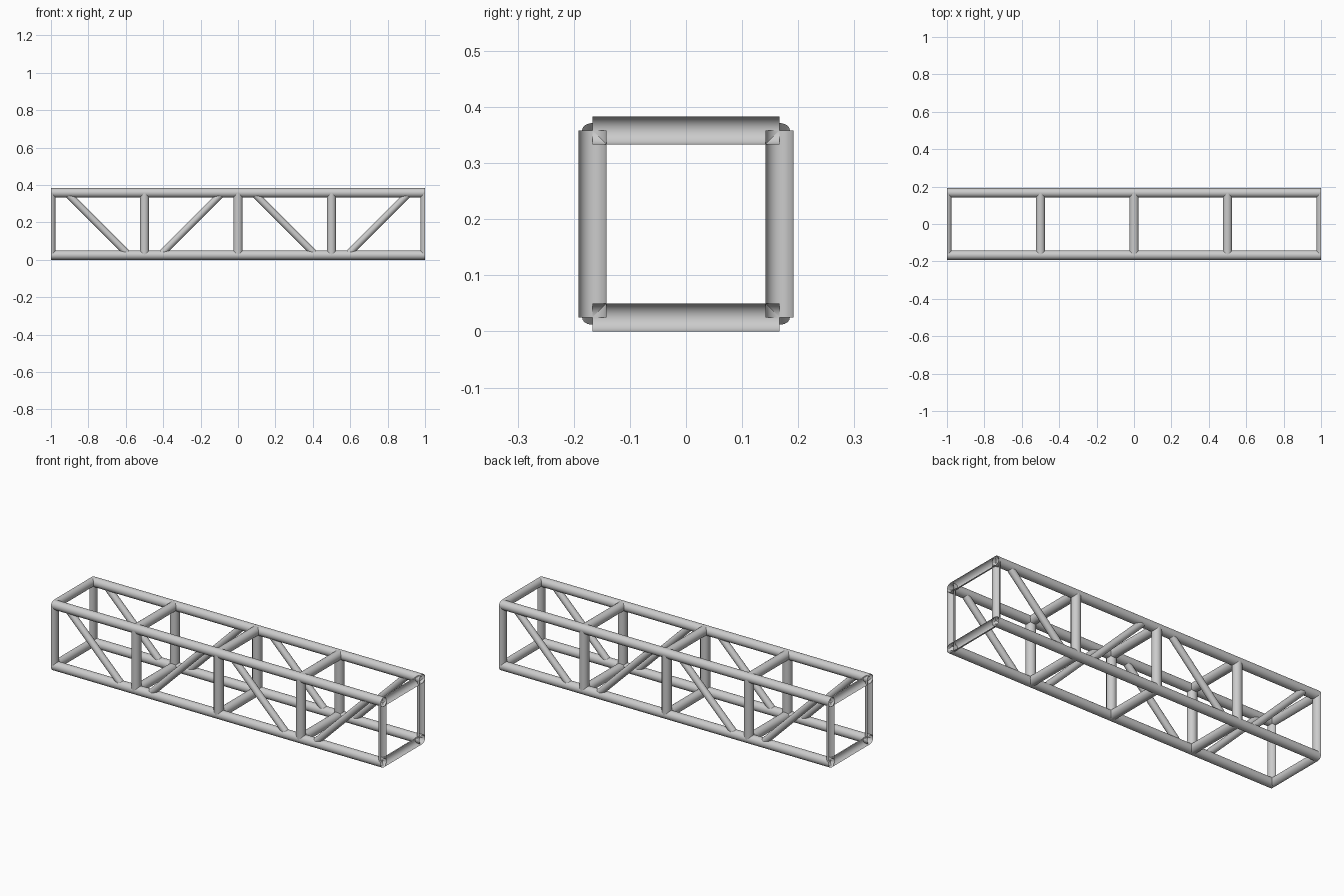
import bpy, bmesh
from mathutils import Vector, Matrix

if "Cube" in bpy.data.objects:
    bpy.data.objects.remove(bpy.data.objects["Cube"])

R = 0.025          # main tube radius
RB = 0.0185        # brace tube radius
H = 1 / 6          # half spacing of the chords
ZL, ZH = R, R + 2 * H


def tube(name, p, q, r):
    """Open thin tube from p to q, trimmed flush at x = -1 and x = 1."""
    p, q = Vector(p), Vector(q)
    d = q - p
    rot = d.to_track_quat('Z', 'Y').to_matrix().to_4x4()
    bm = bmesh.new()
    bmesh.ops.create_cone(bm, cap_ends=False, segments=24, radius1=r, radius2=r,
                          depth=d.length, matrix=Matrix.Translation((p + q) / 2) @ rot)
    for s in (-1, 1):
        bmesh.ops.bisect_plane(bm, geom=bm.verts[:] + bm.edges[:] + bm.faces[:],
                               dist=1e-5, plane_co=(s, 0, 0), plane_no=(s, 0, 0),
                               clear_outer=True)
    for f in bm.faces:
        f.smooth = True
    me = bpy.data.meshes.new(name)
    bm.to_mesh(me)
    bm.free()
    ob = bpy.data.objects.new(name, me)
    bpy.context.collection.objects.link(ob)
    return ob


# Four long chords
for y in (-H, H):
    for z in (ZL, ZH):
        tube("chord", (-1, y, z), (1, y, z), R)

# Square frames; the end ones become open half tubes
for i in range(5):
    x = -1 + 0.5 * i
    for y in (-H, H):
        tube("post", (x, y, ZL), (x, y, ZH), R)
    for z in (ZL, ZH):
        tube("cross_bar", (x, -H, z), (x, H, z), R)

# 45 degree braces in the front and back panels, alternating direction
for i in range(4):
    x = -0.75 + 0.5 * i
    s = 1 if i % 2 else -1
    for y in (-H, H):
        tube("brace", (x - s * H, y, ZL), (x + s * H, y, ZH), RB)
